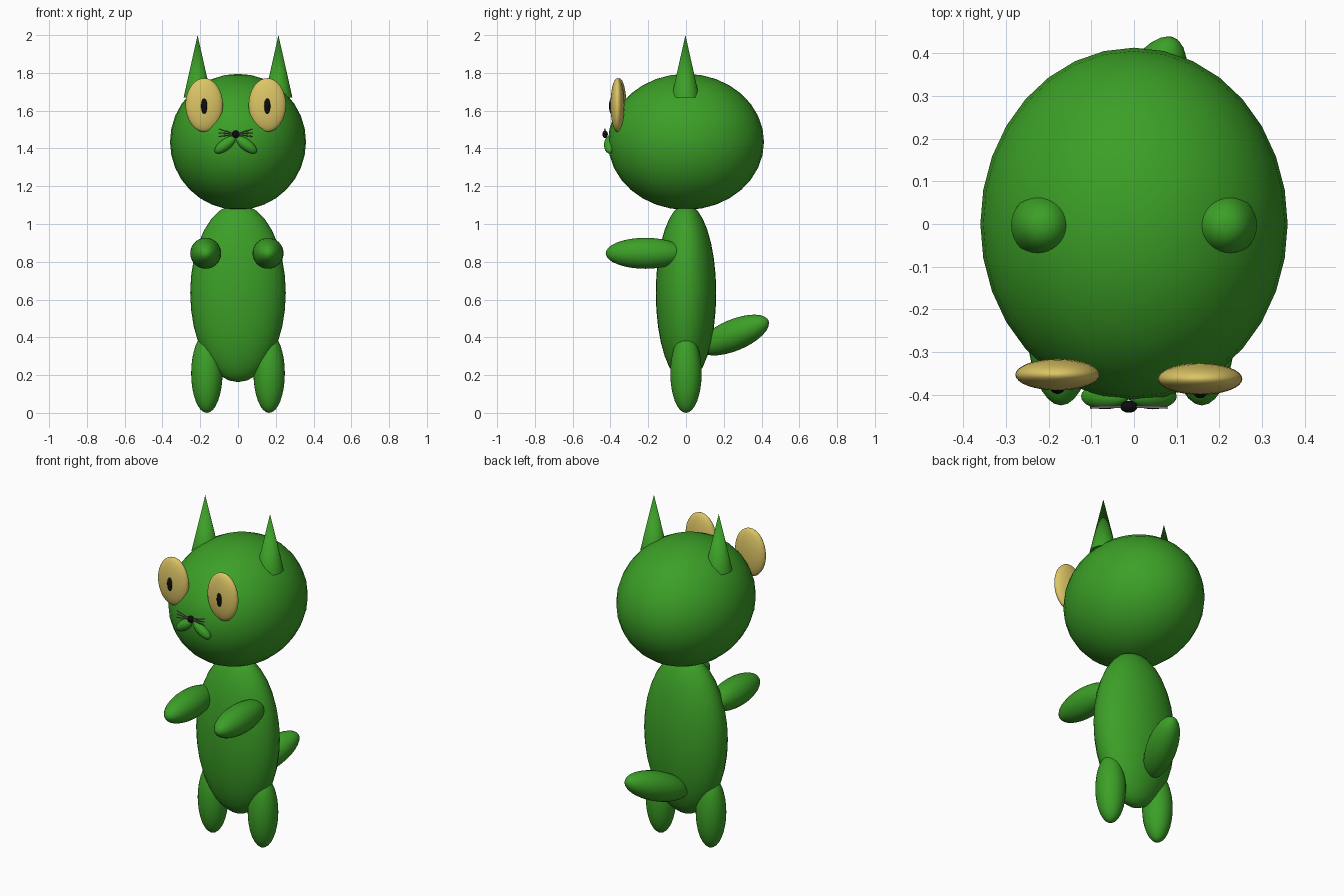
import bpy
from math import radians
from mathutils import Vector

cube = bpy.data.objects.get("Cube")
if cube:
    bpy.data.objects.remove(cube)


def material(name, color):
    m = bpy.data.materials.new(name)
    m.use_nodes = True
    rgba = (*color, 1)
    m.diffuse_color = rgba
    m.node_tree.nodes["Principled BSDF"].inputs["Base Color"].default_value = rgba
    return m


green = material("green", (0.045, 0.35, 0.02))
yellow = material("yellow", (0.72, 0.56, 0.13))
black = material("black", (0.004, 0.004, 0.004))
mauve = material("mauve_grey", (0.24, 0.15, 0.23))


def finish(name, mat):
    ob = bpy.context.object
    ob.name = name
    ob.data.materials.append(mat)
    bpy.ops.object.shade_smooth_by_angle(angle=radians(40))
    return ob


def ellipsoid(name, center, radii, mat, axis=None):
    """Smooth ellipsoid; its z radius can be turned along an axis."""
    bpy.ops.mesh.primitive_uv_sphere_add(segments=32, ring_count=16, radius=1, location=center)
    ob = finish(name, mat)
    ob.scale = radii
    if axis:
        ob.rotation_euler = Vector(axis).to_track_quat("Z", "Y").to_euler()
    return ob


def rod(name, start, end, radius, mat):
    """Thin rod between two points."""
    a, b = Vector(start), Vector(end)
    bpy.ops.mesh.primitive_cylinder_add(vertices=10, radius=radius, depth=(b - a).length,
                                        location=(a + b) / 2)
    ob = finish(name, mat)
    ob.rotation_euler = (b - a).to_track_quat("Z", "Y").to_euler()


# Head, body and tail
ellipsoid("head", (0, 0, 1.435), (0.36, 0.413, 0.36), green)
ellipsoid("body", (0, 0, 0.635), (0.253, 0.16, 0.472), green)
ellipsoid("tail", (0.017, 0.254, 0.412), (0.083, 0.083, 0.21), green, (0.36, 0.86, 0.36))

# Paired parts
nose = Vector((-0.012, -0.428, 1.475))
for side, s in (("left", 1), ("right", -1)):
    ellipsoid(side + "_leg", (s * 0.165, 0, 0.21), (0.083, 0.083, 0.21), green)
    ellipsoid(side + "_arm", (s * 0.165 - 0.006, -0.215, 0.845), (0.082, 0.21, 0.082), green)

    # Ear
    bpy.ops.mesh.primitive_cone_add(vertices=32, radius1=0.074, depth=0.33,
                                    location=(s * 0.214, -0.003, 1.835))
    finish(side + "_ear", green)

    # Eye and pupil
    x, y = s * 0.167 - 0.012, -0.358 - s * 0.005
    ellipsoid(side + "_eye", (x, y, 1.63), (0.099, 0.037, 0.142), yellow)
    ellipsoid(side + "_pupil", (x, y - 0.024, 1.625), (0.02, 0.021, 0.049), black)

    # Muzzle and whiskers
    ellipsoid(side + "_muzzle", (nose.x + s * 0.056, -0.404, 1.419), (0.03, 0.03, 0.066),
              green, (s * 0.8, 0, -0.6))
    for i, rise in enumerate((-0.012, 0.008, 0.028)):
        rod(f"{side}_whisker_{i + 1}", nose, nose + Vector((s * 0.09, -0.002, rise)),
            0.003, mauve)

ellipsoid("nose", nose, (0.02, 0.014, 0.02), black)
